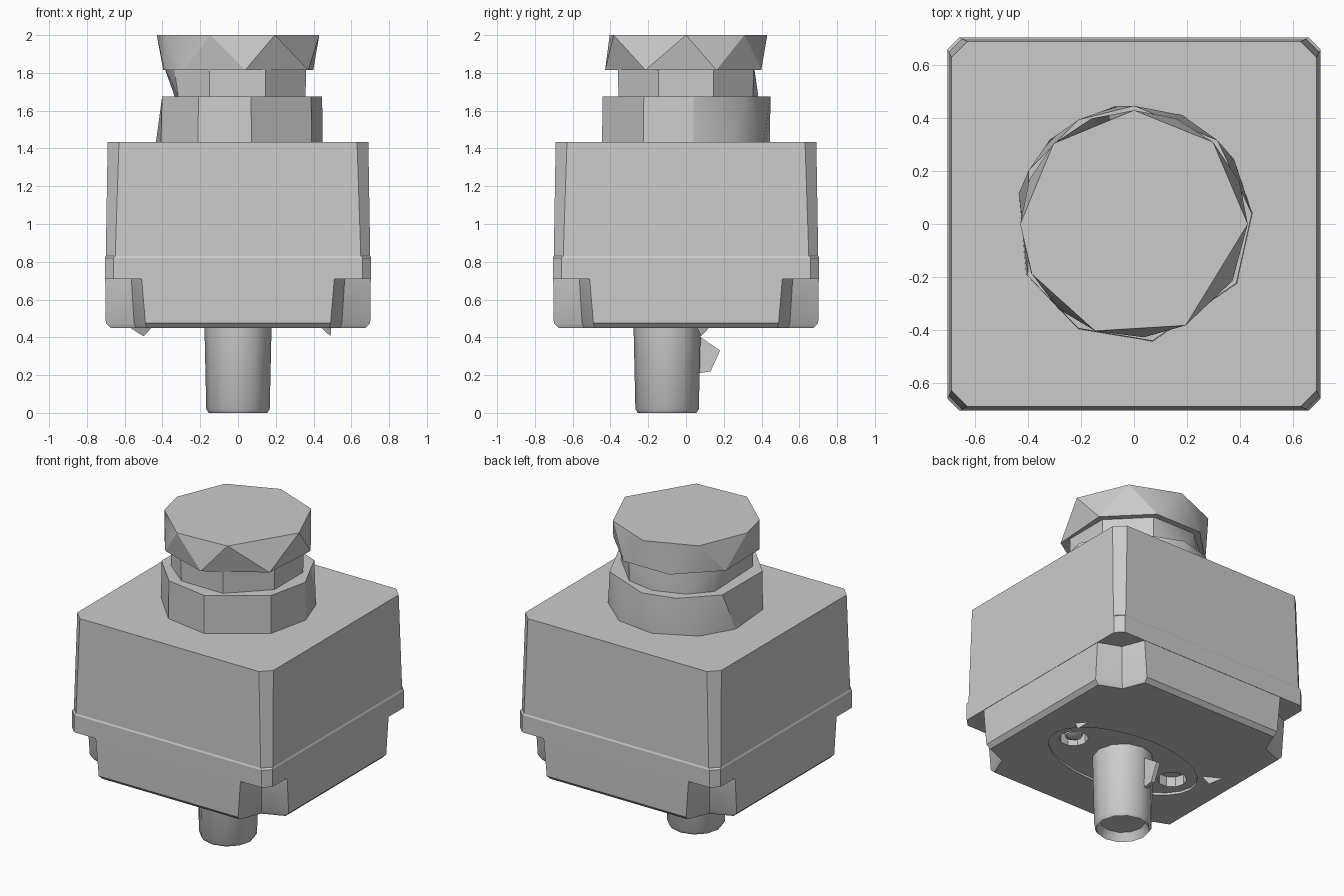
import bpy, bmesh
from math import sin, cos, radians
from mathutils import Vector

cube = bpy.data.objects.get("Cube")
if cube:
    bpy.data.objects.remove(cube, do_unlink=True)

grey = bpy.data.materials.new("plain_grey")
grey.use_nodes = True
colour = (0.6, 0.6, 0.6, 1)
grey.diffuse_color = colour
grey.node_tree.nodes["Principled BSDF"].inputs["Base Color"].default_value = colour


def finish(name, bm):
    bmesh.ops.recalc_face_normals(bm, faces=bm.faces[:])
    mesh = bpy.data.meshes.new(name)
    bm.to_mesh(mesh)
    bm.free()
    mesh.materials.append(grey)
    obj = bpy.data.objects.new(name, mesh)
    bpy.context.collection.objects.link(obj)
    return obj


def smooth(obj, angle=30):
    bpy.ops.object.select_all(action='DESELECT')
    obj.select_set(True)
    bpy.context.view_layer.objects.active = obj
    bpy.ops.object.shade_smooth_by_angle(angle=radians(angle))


def ring(radius, angles, z, centre=(0, 0)):
    return [(centre[0] + radius * cos(radians(a)),
             centre[1] + radius * sin(radians(a)), z) for a in angles]


def hull(name, points):
    bm = bmesh.new()
    for p in points:
        bm.verts.new(p)
    bmesh.ops.convex_hull(bm, input=bm.verts[:])
    bmesh.ops.dissolve_limit(bm, angle_limit=0.01, verts=bm.verts[:], edges=bm.edges[:])
    return finish(name, bm)


def loft(name, rings):
    bm = bmesh.new()
    loops = [[bm.verts.new(p) for p in r] for r in rings]
    n = len(loops[0])
    for low, high in zip(loops, loops[1:]):
        for i in range(n):
            j = (i + 1) % n
            bm.faces.new((low[i], low[j], high[j], high[i]))
    bm.faces.new(loops[0])
    bm.faces.new(loops[-1])
    return finish(name, bm)


def turned(corner, z):
    """Repeat the points of one corner around the four corners."""
    points = []
    for sx, sy in ((1, 1), (-1, 1), (-1, -1), (1, -1)):
        pts = [(x * sx, y * sy, z) for x, y in corner]
        points += pts if sx * sy > 0 else pts[::-1]
    return points


def housing(half, cut, z):
    return turned([(half, half - cut), (half - cut, half)], z)


def notched(half, side, inner, z):
    return turned([(half, side), (inner, inner), (side, half)], z)


def carve(obj, cutter):
    cutter.hide_render = True
    mod = obj.modifiers.new("cut", 'BOOLEAN')
    mod.operation = 'DIFFERENCE'
    mod.solver = 'EXACT'
    mod.object = cutter
    bpy.ops.object.select_all(action='DESELECT')
    obj.select_set(True)
    bpy.context.view_layer.objects.active = obj
    bpy.ops.object.modifier_apply(modifier=mod.name)
    bpy.data.objects.remove(cutter, do_unlink=True)


# Housing: slightly flared box with chamfered corners
smooth(loft("housing", [housing(0.705, 0.045, 0.71), housing(0.705, 0.045, 0.82),
                        housing(0.7, 0.05, 0.83), housing(0.69, 0.06, 1.435)]), 10)

# Base block with a notch in each corner
base = loft("base_block", [notched(0.675, 0.485, 0.54, 0.45), notched(0.7, 0.49, 0.55, 0.475),
                           notched(0.703, 0.51, 0.565, 0.71)])

# Oval recess and two screw holes underneath
mid_y = -0.1
around = [i * 15 for i in range(24)]


def oval(z):
    return [(0.51 * cos(radians(a)), mid_y + 0.28 * sin(radians(a)), z) for a in around]


carve(base, hull("recess_cutter", oval(0.4) + oval(0.465)))
ten = range(0, 360, 36)
for side in (-1, 1):
    spot = (0.37 * side, mid_y)
    carve(base, hull("hole_cutter", ring(0.085, ten, 0.4, spot) + ring(0.085, ten, 0.53, spot)))
smooth(base, 25)

# Pointed screw in the left hole
smooth(hull("screw", ring(0.07, ten, 0.54, (0.37, mid_y)) + ring(0.05, ten, 0.48, (0.37, mid_y))
            + [(0.37, mid_y, 0.453)]))

# Small chips under the base
for name, x0, x1, tip in (("left_chip", 0.42, 0.495, 0.49), ("right_chip", -0.6, -0.44, -0.5)):
    hull(name, [(x0, 0.05, 0.47), (x1, 0.05, 0.47), (x0, 0.14, 0.47), (tip, 0.08, 0.405)])

# Drive shaft with a hollow end and a thin fin
sides = range(0, 360, 30)
shaft_mid = (0, mid_y)
smooth(loft("shaft", [ring(0.13, sides, 0.05, shaft_mid), ring(0.155, sides, 0.0, shaft_mid),
                      ring(0.168, sides, 0.02, shaft_mid), ring(0.178, sides, 0.47, shaft_mid)]), 35)
hull("fin", [(x, y, z) for x in (-0.045, -0.02)
             for y, z in ((0.05, 0.42), (0.07, 0.21), (0.13, 0.22), (0.18, 0.33), (0.1, 0.35))])

# Faceted collar, neck and cap on top
collar_low = (5, 33, 66, 99, 135, 165, 205, 242, 279, 330)
collar_high = (5, 45, 90, 118, 153, 206, 242, 279, 330)
smooth(hull("collar", ring(0.45, collar_low, 1.43) + ring(0.447, collar_high, 1.675)))
neck_high = (22, 67, 112, 150, 185, 210, 247, 292, 338)
neck_low = (22, 67, 95, 125, 150, 215, 247, 292, 338)
smooth(hull("neck", ring(0.385, neck_low, 1.67) + ring(0.39, neck_high, 1.825)))
cap_high = (0, 46, 90, 135, 180, 206, 250, 297)
cap_low = (22, 68, 112, 157, 205, 228, 275, 330)
smooth(hull("cap", ring(0.43, cap_high, 2.0) + ring(0.43, cap_low, 1.815)))
